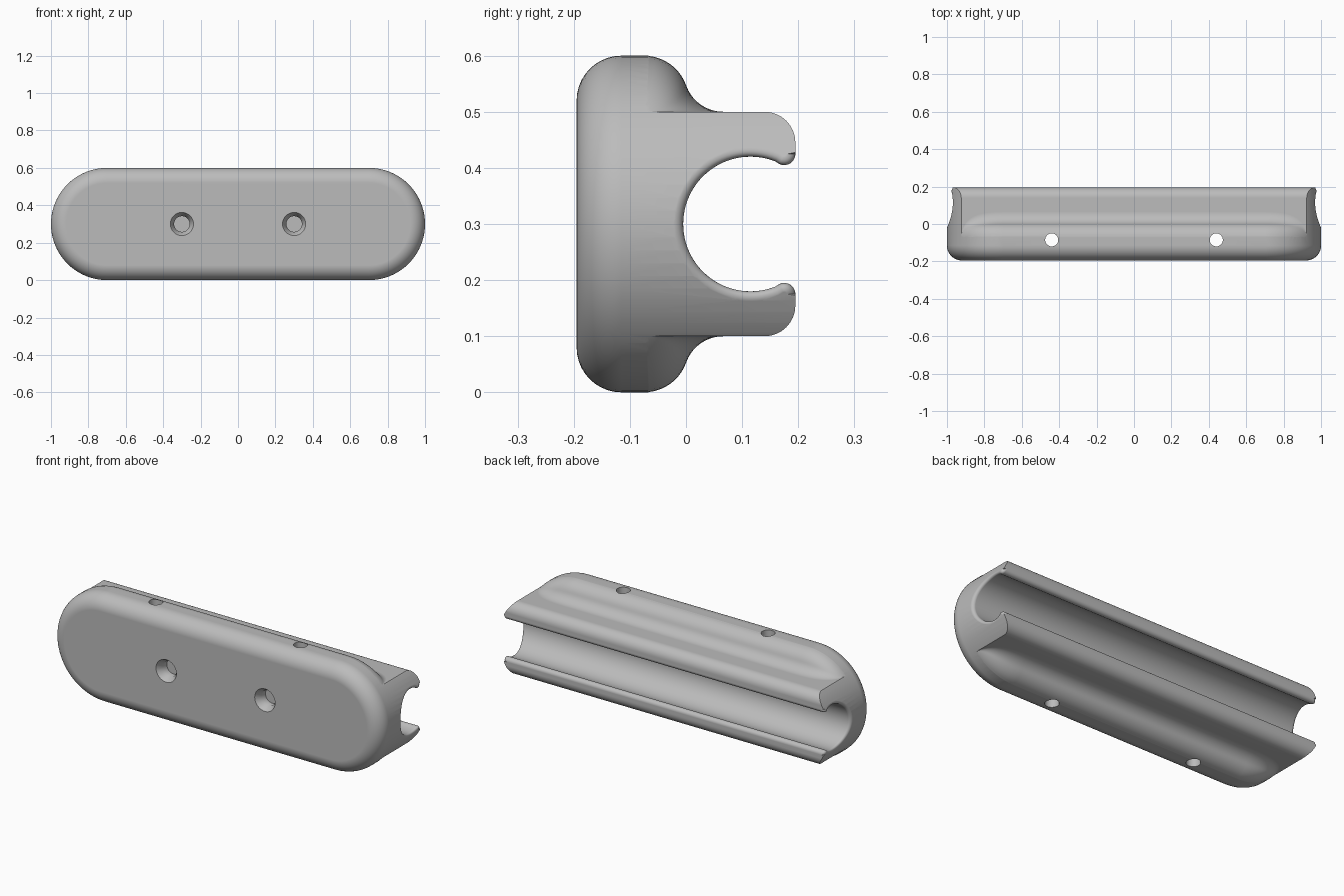
import bpy, bmesh
from math import sin, cos, pi, sqrt, asin, radians

cube = bpy.data.objects.get("Cube")
if cube:
    bpy.data.objects.remove(cube)

MID = 0.3        # height of the centre line, also the end radius
STRAIGHT = 0.7   # half length of the straight part
FRONT, BACK = -0.195, 0.195
ROUND = 0.08     # rounding of the body edges


def loft(name, rings):
    """Closed solid skinned through rings of equal point count."""
    bm = bmesh.new()
    rows = [[bm.verts.new(p) for p in ring] for ring in rings]
    n = len(rows[0])
    for a, b in zip(rows, rows[1:]):
        for i in range(n):
            j = (i + 1) % n
            bm.faces.new((a[i], a[j], b[j], b[i]))
    bm.faces.new(rows[0])
    bm.faces.new(rows[-1])
    bmesh.ops.recalc_face_normals(bm, faces=bm.faces)
    mesh = bpy.data.meshes.new(name)
    bm.to_mesh(mesh)
    bm.free()
    obj = bpy.data.objects.new(name, mesh)
    bpy.context.collection.objects.link(obj)
    return obj


def arc(cy, cz, r, start, end, steps):
    angles = [start + (end - start) * i / steps for i in range(steps + 1)]
    return [(cy + r * cos(a), cz + r * sin(a)) for a in angles]


def stadium(y, inset, steps=40):
    ring = []
    for side in (1, -1):
        for i in range(steps + 1):
            a = -pi / 2 + pi * i / steps
            r = MID - inset
            ring.append((side * (STRAIGHT + r * cos(a)), y, MID + side * r * sin(a)))
    return ring


# Body: long rounded block with a soft front edge
rings = [stadium(FRONT + ROUND * (1 - cos(a)), ROUND * (1 - sin(a)))
         for a in [pi / 2 * i / 10 for i in range(11)]]
body = loft("clip_body", rings + [stadium(BACK, 0)])
cutters = []


# Shoulder cutters: rounded back edge flowing into the narrower clip arms
def shoulder_section(x, side):
    over = max(0, abs(x) - STRAIGHT)
    h = max(0.201, sqrt(max(0, MID ** 2 - over ** 2)))
    rise = asin((0.35 - h) / 0.15)
    cy = -0.075 + 0.15 * cos(rise)
    curve = [(-0.075, h + 0.002)] + arc(-0.075, h - ROUND, ROUND, pi / 2, rise, 10)[1:]
    curve += arc(cy, 0.27, 0.07, pi + rise, 1.5 * pi, 10)[1:]
    curve += arc(0.14, 0.145, 0.055, pi / 2, 0, 8)
    curve += [(0.25, 0.145), (0.25, 0.4), (-0.075, 0.4)]
    return [(x, y, MID + side * z) for y, z in curve]


half = [STRAIGHT + 0.224 * sin(pi / 2 * i / 14) for i in range(15)] + [1.05]
stations = [-x for x in reversed(half)] + half
for side in (1, -1):
    cutters.append(loft("shoulder_cutter", [shoulder_section(x, side) for x in stations]))

# Mouth cutter: round channel with rounded lips, flared at both ends
mouth_c, lip_a = 0.115, radians(64.4)
upper = [(y, z, 0, 1) for y, z in [(0.25, 0.125)]]
for y, z in arc(0.175, 0.125, 0.02, 2 * pi, pi + lip_a, 10):
    upper.append((y, z, (0.175 - y) / 0.02, (0.125 - z) / 0.02))
for y, z in arc(mouth_c, 0, 0.12, lip_a, pi, 28)[1:]:
    upper.append((y, z, (y - mouth_c) / 0.12, z / 0.12))
profile = upper + [(y, -z, ny, -nz) for y, z, ny, nz in reversed(upper[:-1])]


def mouth_ring(side, a, beyond=0, flare=0.018):
    ring = []
    for y, z, ny, nz in profile:
        off = flare * (1 - cos(a))
        y2, z2 = y + ny * off, z + nz * off
        end = STRAIGHT + sqrt(MID ** 2 - z2 ** 2)
        ring.append((side * (end - flare * (1 - sin(a)) + beyond), y2, MID + z2))
    return ring


flare_angles = [pi / 2 * i / 6 for i in range(7)]
rings = [mouth_ring(-1, pi / 2, 0.1)] + [mouth_ring(-1, a) for a in reversed(flare_angles)]
rings += [mouth_ring(1, a) for a in flare_angles] + [mouth_ring(1, pi / 2, 0.1)]
cutters.append(loft("mouth_cutter", rings))


# Screw recesses in the front and cord holes running top to bottom
def circle(r, place, steps=32):
    return [place(r * cos(2 * pi * i / steps), r * sin(2 * pi * i / steps)) for i in range(steps)]


for side in (1, -1):
    recess = [(-0.22, 0.062), (FRONT, 0.062), (-0.165, 0.042), (-0.13, 0.042)]
    cutters.append(loft("screw_recess_cutter", [
        circle(r, lambda u, v, y=y: (side * 0.3 + u, y, MID + v)) for y, r in recess]))
    cutters.append(loft("cord_hole_cutter", [
        circle(0.035, lambda u, v, z=z: (side * 0.44 + u, -0.085 + v, z)) for z in (-0.1, 0.7)]))

# Cut, bake the result and drop the cutters
for c in cutters:
    c.hide_render = True
    mod = body.modifiers.new("cut", 'BOOLEAN')
    mod.operation, mod.solver, mod.object = 'DIFFERENCE', 'EXACT', c
graph = bpy.context.evaluated_depsgraph_get()
baked = bpy.data.meshes.new_from_object(body.evaluated_get(graph))
body.modifiers.clear()
body.data = baked
for c in cutters:
    bpy.data.objects.remove(c)

# Finish: one grey material and smooth shading
grey = bpy.data.materials.new("plain_grey")
grey.use_nodes = True
grey.diffuse_color = (0.5, 0.5, 0.5, 1)
grey.node_tree.nodes["Principled BSDF"].inputs["Base Color"].default_value = (0.5, 0.5, 0.5, 1)
body.data.materials.clear()
body.data.materials.append(grey)
for o in bpy.context.selected_objects:
    o.select_set(False)
body.select_set(True)
bpy.context.view_layer.objects.active = body
bpy.ops.object.shade_smooth_by_angle(angle=radians(35))
weighted = body.modifiers.new("weighted_normals", 'WEIGHTED_NORMAL')
weighted.keep_sharp = True
